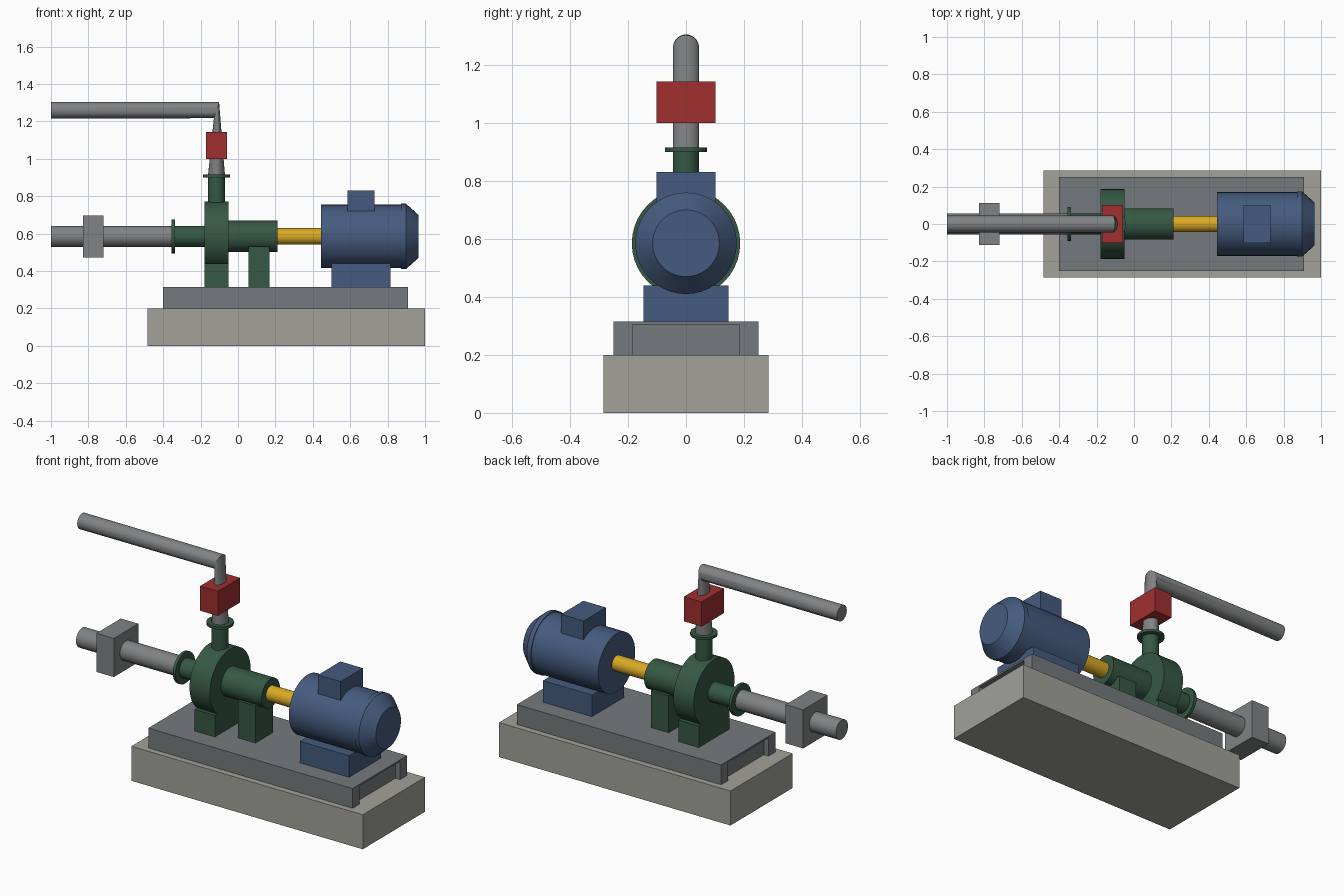
import bpy, bmesh, math
from mathutils import Vector

cube = bpy.data.objects.get("Cube")
if cube:
    bpy.data.objects.remove(cube, do_unlink=True)


def material(name, rgb):
    m = bpy.data.materials.new(name)
    m.use_nodes = True
    m.diffuse_color = (*rgb, 1)
    m.node_tree.nodes["Principled BSDF"].inputs["Base Color"].default_value = (*rgb, 1)
    return m


concrete = material("concrete", (0.36, 0.36, 0.32))
steel = material("skid_steel", (0.18, 0.195, 0.205))
pipe_grey = material("pipe_grey", (0.22, 0.225, 0.23))
green = material("pump_green", (0.037, 0.098, 0.058))
blue = material("motor_blue", (0.06, 0.105, 0.21))
red = material("valve_red", (0.35, 0.028, 0.028))
yellow = material("guard_yellow", (0.70, 0.40, 0.018))

AXIS = 0.585     # shaft height
RISER = -0.115   # x of the discharge line
DECK = 0.315     # top of the skid
SIDES = 40


def finish(name, bm, mat, smooth=False):
    bmesh.ops.recalc_face_normals(bm, faces=bm.faces)
    mesh = bpy.data.meshes.new(name)
    bm.to_mesh(mesh)
    bm.free()
    mesh.materials.append(mat)
    ob = bpy.data.objects.new(name, mesh)
    bpy.context.collection.objects.link(ob)
    if smooth:
        bpy.ops.object.select_all(action="DESELECT")
        ob.select_set(True)
        bpy.context.view_layer.objects.active = ob
        bpy.ops.object.shade_smooth_by_angle(angle=math.radians(30))
    return ob


def box(name, mat, xs, ys, zs):
    bm = bmesh.new()
    bmesh.ops.create_cube(bm, size=1)
    for v in bm.verts:
        v.co = [(lo + hi) / 2 + c * (hi - lo) for c, (lo, hi) in zip(v.co, (xs, ys, zs))]
    return finish(name, bm, mat)


def loft(name, mat, rings):
    """Capped tube through rings of (centre, normal, radius); normals lie in the xz plane."""
    bm = bmesh.new()
    loops = []
    for centre, normal, radius in rings:
        n = Vector(normal).normalized()
        side = Vector((0, 1, 0))
        up = side.cross(n)
        loops.append([bm.verts.new(Vector(centre) + radius * (
            math.cos(a) * side + math.sin(a) * up))
            for a in (2 * math.pi * i / SIDES for i in range(SIDES))])
    for a, b in zip(loops, loops[1:]):
        for i in range(SIDES):
            j = (i + 1) % SIDES
            bm.faces.new((a[i], a[j], b[j], b[i]))
    bm.faces.new(loops[0])
    bm.faces.new(loops[-1])
    return finish(name, bm, mat, True)


def shaft_part(name, mat, profile):
    """Turned part along the shaft from (x, radius) pairs."""
    return loft(name, mat, [((x, 0, AXIS), (1, 0, 0), r) for x, r in profile])


def riser_part(name, mat, profile):
    """Turned part along the discharge line from (z, radius) pairs."""
    return loft(name, mat, [((RISER, 0, z), (0, 0, 1), r) for z, r in profile])


# Foundation and skid: deck plate on two rails with recessed cross members
box("concrete_foundation", concrete, (-0.485, 1.0), (-0.285, 0.285), (0, 0.2))
box("skid_deck", steel, (-0.4, 0.91), (-0.25, 0.25), (0.305, DECK))
for side, s in (("left", 1), ("right", -1)):
    box("skid_rail_" + side, steel, (-0.4, 0.91), sorted((s * 0.185, s * 0.25)), (0.2, 0.305))
box("skid_cross_member_inlet", steel, (-0.37, -0.33), (-0.185, 0.185), (0.2, 0.305))
box("skid_cross_member_motor", steel, (0.84, 0.88), (-0.185, 0.185), (0.2, 0.305))

# Pump
shaft_part("pump_casing", green, [(-0.18, 0.187), (-0.05, 0.187)])
box("casing_foot", green, (-0.18, -0.05), (-0.14, 0.14), (DECK, 0.44))
shaft_part("bearing_housing", green, [(-0.05, 0.084), (0.21, 0.084)])
box("bearing_foot", green, (0.055, 0.168), (-0.08, 0.08), (DECK, 0.53))
shaft_part("suction_nozzle", green, [(-0.34, 0.056), (-0.18, 0.056)])
shaft_part("suction_flange", green, [(-0.355, 0.09), (-0.338, 0.09)])
riser_part("discharge_nozzle", green, [(0.75, 0.045), (0.9, 0.045)])
riser_part("discharge_flange", green, [(0.9, 0.072), (0.915, 0.072)])

# Shaft guard and motor
shaft_part("coupling_guard", yellow, [(0.21, 0.044), (0.445, 0.044)])
shaft_part("motor_body", blue, [(0.445, 0.17), (0.875, 0.17)])
shaft_part("motor_fan_cover", blue, [(0.872, 0.175), (0.898, 0.175), (0.965, 0.115)])
box("motor_base", blue, (0.5, 0.815), (-0.147, 0.147), (DECK, 0.44))
box("terminal_box", blue, (0.585, 0.73), (-0.102, 0.102), (0.72, 0.83))

# Pipework and valves
shaft_part("suction_pipe", pipe_grey, [(-1.0, 0.056), (-0.355, 0.056)])
box("suction_valve", pipe_grey, (-0.83, -0.718), (-0.112, 0.112), (0.473, 0.697))
loft("discharge_pipe", pipe_grey, [
    ((RISER, 0, 0.915), (0, 0, 1), 0.045),
    ((RISER, 0, 1.26), (-0.95, 0, 0.31), 0.045),
    ((-1.0, 0, 1.26), (-1, 0, 0), 0.045)])
box("discharge_valve", red, (-0.172, -0.058), (-0.102, 0.102), (1.0, 1.143))
